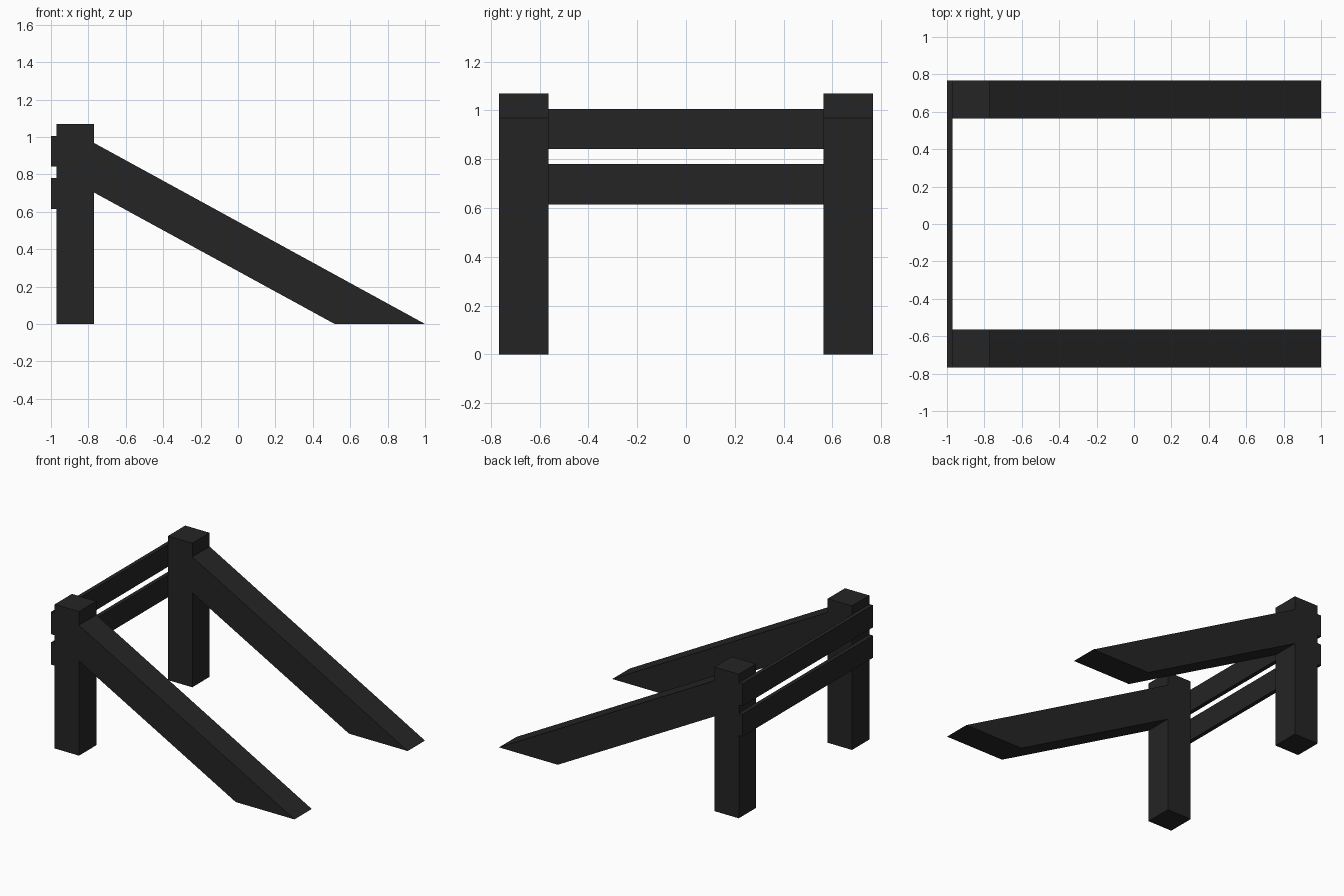
import bpy

if "Cube" in bpy.data.objects:
    bpy.data.objects.remove(bpy.data.objects["Cube"])

mat = bpy.data.materials.new("dark_timber")
mat.diffuse_color = (0.018, 0.018, 0.018, 1)
mat.use_nodes = True
mat.node_tree.nodes["Principled BSDF"].inputs["Base Color"].default_value = mat.diffuse_color

Y_IN, Y_OUT = 0.563, 0.766


def extrude_xz(name, profile, y0, y1):
    """Prism from a side profile (x, z), counter-clockwise seen from the front."""
    n = len(profile)
    verts = [(x, y, z) for y in (y0, y1) for x, z in profile]
    faces = [list(range(n)), list(range(2 * n - 1, n - 1, -1))]
    faces += [[i, i + n, (i + 1) % n + n, (i + 1) % n] for i in range(n)]
    mesh = bpy.data.meshes.new(name)
    mesh.from_pydata(verts, [], faces)
    mesh.materials.append(mat)
    obj = bpy.data.objects.new(name, mesh)
    bpy.context.collection.objects.link(obj)
    return obj


def rect(x0, x1, z0, z1):
    return [(x0, z0), (x1, z0), (x1, z1), (x0, z1)]


# Upright posts and sloping braces, one pair per side
post = rect(-0.97, -0.77, 0, 1.07)
brace = [(-0.77, 0.703), (0.517, 0), (1.0, 0), (-0.77, 0.968)]
for side, y0, y1 in (("front", -Y_OUT, -Y_IN), ("back", Y_IN, Y_OUT)):
    extrude_xz(side + "_post", post, y0, y1)
    extrude_xz(side + "_brace", brace, y0, y1)

# Two planks across the outer faces of the posts
for name, z0, z1 in (("lower_rail", 0.615, 0.78), ("upper_rail", 0.841, 1.006)):
    extrude_xz(name, rect(-1.0, -0.97, z0, z1), -Y_OUT, Y_OUT)
